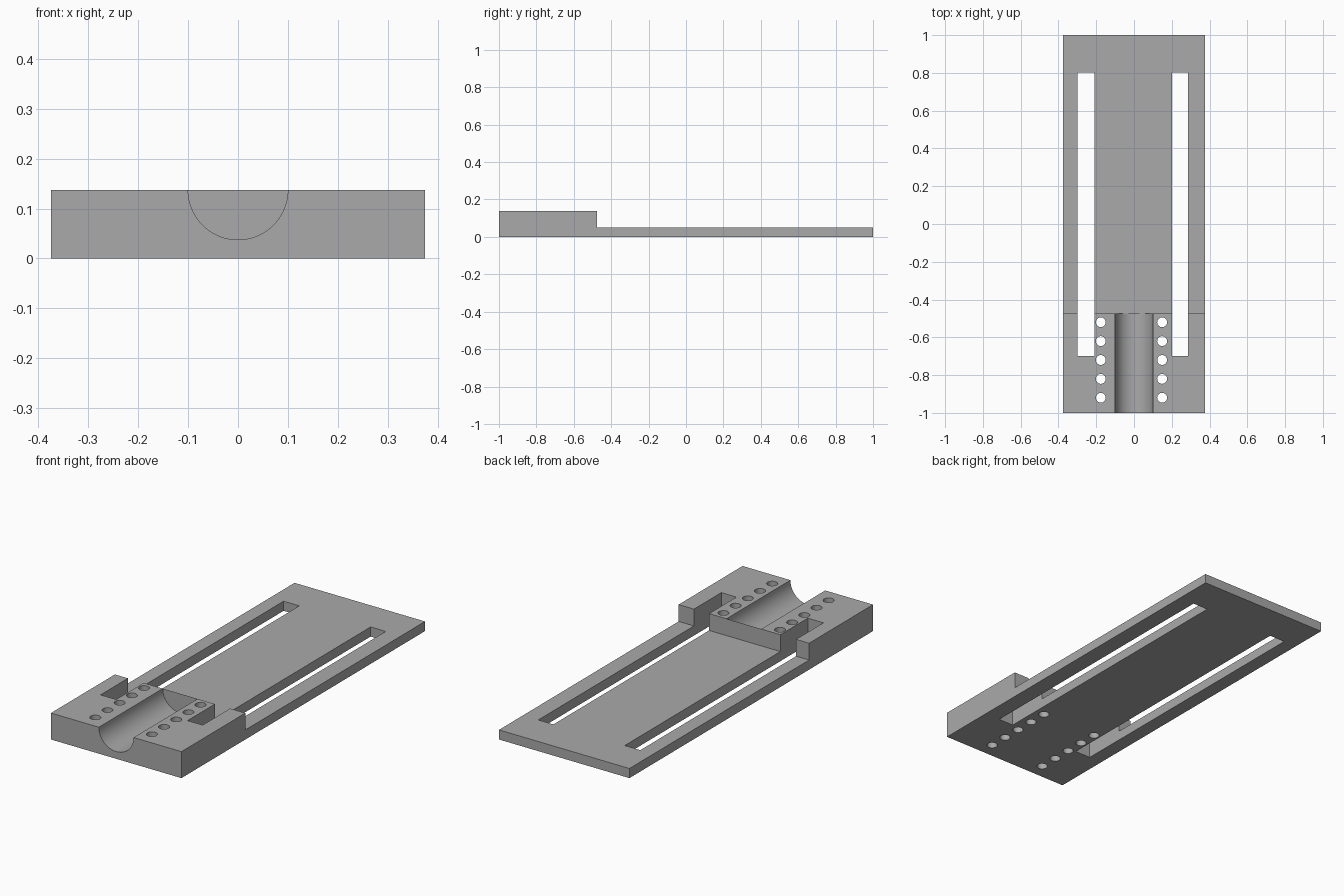
import bpy
import bmesh
import math
from mathutils import Matrix

default_cube = bpy.data.objects.get("Cube")
if default_cube:
    bpy.data.objects.remove(default_cube, do_unlink=True)

HALF_WIDTH = 0.375
PLATE_TOP = 0.05
BLOCK_TOP = 0.1375
BLOCK_BACK = -0.475
GROOVE_RADIUS = 0.1

grey = bpy.data.materials.new("plain grey")
grey.use_nodes = True
colour = (0.4, 0.4, 0.4, 1)
grey.diffuse_color = colour
grey.node_tree.nodes["Principled BSDF"].inputs["Base Color"].default_value = colour


def make_object(name, bm):
    bmesh.ops.recalc_face_normals(bm, faces=bm.faces)
    mesh = bpy.data.meshes.new(name)
    bm.to_mesh(mesh)
    bm.free()
    mesh.materials.append(grey)
    obj = bpy.data.objects.new(name, mesh)
    bpy.context.collection.objects.link(obj)
    return obj


def add_box(bm, x0, x1, y0, y1, z0, z1):
    centre = Matrix.Translation(((x0 + x1) / 2, (y0 + y1) / 2, (z0 + z1) / 2))
    size = Matrix.Diagonal((x1 - x0, y1 - y0, z1 - z0, 1))
    bmesh.ops.create_cube(bm, size=1, matrix=centre @ size)


def add_cylinder(bm, radius, depth, sides, matrix):
    bmesh.ops.create_cone(bm, cap_ends=True, segments=sides, radius1=radius,
                          radius2=radius, depth=depth, matrix=matrix)


def cut(target, cutter):
    mod = target.modifiers.new(cutter.name, "BOOLEAN")
    mod.operation = "DIFFERENCE"
    mod.solver = "EXACT"
    mod.object = cutter
    bpy.context.view_layer.objects.active = target
    bpy.ops.object.modifier_apply(modifier=mod.name)
    bpy.data.objects.remove(cutter, do_unlink=True)


# Stepped base: thin plate with a raised block at the front
profile = [(-1, 0), (1, 0), (1, PLATE_TOP), (BLOCK_BACK, PLATE_TOP),
           (BLOCK_BACK, BLOCK_TOP), (-1, BLOCK_TOP)]
bm = bmesh.new()
side = bm.faces.new([bm.verts.new((-HALF_WIDTH, y, z)) for y, z in profile])
result = bmesh.ops.extrude_face_region(bm, geom=[side])
moved = [v for v in result["geom"] if isinstance(v, bmesh.types.BMVert)]
bmesh.ops.translate(bm, verts=moved, vec=(2 * HALF_WIDTH, 0, 0))
base = make_object("slotted_base", bm)

# Long slots through plate and block
bm = bmesh.new()
for x0, x1 in ((-0.3, -0.21), (0.2, 0.287)):
    add_box(bm, x0, x1, -0.7, 0.803, -0.1, 0.3)
cut(base, make_object("slot_cutter", bm))

# Half-round groove along the block
bm = bmesh.new()
length = BLOCK_BACK + 1.1
place = Matrix.Translation((0, BLOCK_BACK - length / 2, BLOCK_TOP))
add_cylinder(bm, GROOVE_RADIUS, length, 96, place @ Matrix.Rotation(math.pi / 2, 4, "X"))
cut(base, make_object("groove_cutter", bm))

# Two rows of bolt holes beside the groove
bm = bmesh.new()
for x in (-0.176, 0.149):
    for i in range(5):
        add_cylinder(bm, 0.026, 0.6, 32, Matrix.Translation((x, -0.92 + 0.1 * i, 0)))
cut(base, make_object("hole_cutter", bm))

# Smooth the curved walls while keeping the edges crisp
bpy.ops.object.select_all(action="DESELECT")
base.select_set(True)
bpy.context.view_layer.objects.active = base
bpy.ops.object.shade_smooth_by_angle(angle=math.radians(30))
